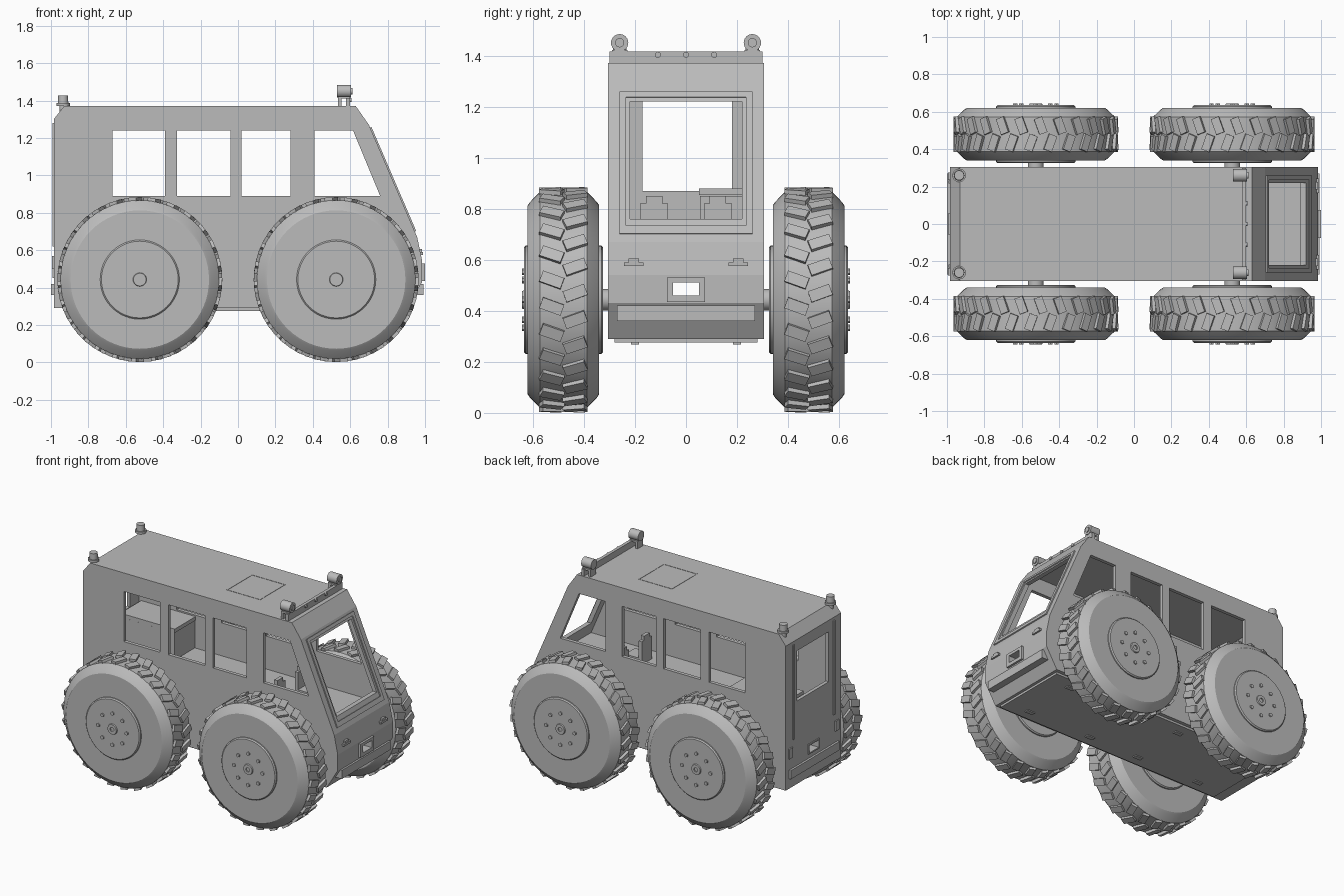
import bpy, bmesh, math
from mathutils import Matrix, Vector

if "Cube" in bpy.data.objects:
    bpy.data.objects.remove(bpy.data.objects["Cube"])

grey = bpy.data.materials.new("body grey")
grey.diffuse_color = (0.5, 0.5, 0.5, 1)
grey.use_nodes = True
grey.node_tree.nodes["Principled BSDF"].inputs["Base Color"].default_value = grey.diffuse_color


def finish(name, bm, smooth=False):
    bmesh.ops.recalc_face_normals(bm, faces=bm.faces)
    me = bpy.data.meshes.new(name)
    bm.to_mesh(me)
    bm.free()
    me.materials.append(grey)
    ob = bpy.data.objects.new(name, me)
    bpy.context.collection.objects.link(ob)
    if smooth:
        bpy.ops.object.select_all(action='DESELECT')
        ob.select_set(True)
        bpy.context.view_layer.objects.active = ob
        bpy.ops.object.shade_smooth_by_angle(angle=math.radians(25))
    return ob


def add_box(bm, x0, x1, y0, y1, z0, z1):
    m = Matrix.Translation(((x0 + x1) / 2, (y0 + y1) / 2, (z0 + z1) / 2))
    bmesh.ops.create_cube(bm, size=1, matrix=m @ Matrix.Diagonal((x1 - x0, y1 - y0, z1 - z0, 1)))


def boxes(name, *dims):
    bm = bmesh.new()
    for d in dims:
        add_box(bm, *d)
    return finish(name, bm)


def prism(name, pts, y):
    """Side profile (x, z) extruded across from -y to y."""
    bm = bmesh.new()
    f = bm.faces.new([bm.verts.new((x, -y, z)) for x, z in pts])
    r = bmesh.ops.extrude_face_region(bm, geom=[f])
    bmesh.ops.translate(bm, vec=(0, 2 * y, 0), verts=[v for v in r['geom'] if isinstance(v, bmesh.types.BMVert)])
    return finish(name, bm)


def add_cyl(bm, loc, r, depth, axis='Z', n=24, r2=None):
    rot = {'X': Matrix.Rotation(math.pi / 2, 4, 'Y'), 'Y': Matrix.Rotation(-math.pi / 2, 4, 'X'),
           'Z': Matrix()}[axis]
    bmesh.ops.create_cone(bm, cap_ends=True, segments=n, radius1=r, radius2=r if r2 is None else r2,
                          depth=depth, matrix=Matrix.Translation(loc) @ rot)


def lathe(name, profile, loc, n=64):
    """Profile (radius, y) spun around the y axis."""
    bm = bmesh.new()
    vs = [bm.verts.new((r, y, 0)) for r, y in profile]
    es = [bm.edges.new(p) for p in zip(vs, vs[1:])]
    bmesh.ops.spin(bm, geom=vs + es, cent=(0, 0, 0), axis=(0, 1, 0), angle=2 * math.pi, steps=n)
    bmesh.ops.remove_doubles(bm, verts=bm.verts, dist=1e-5)
    bmesh.ops.translate(bm, vec=loc, verts=bm.verts)
    return finish(name, bm, True)


def cut(ob, cutter):
    m = ob.modifiers.new("cut", 'BOOLEAN')
    m.operation, m.solver, m.object = 'DIFFERENCE', 'EXACT', cutter
    bpy.context.view_layer.objects.active = ob
    bpy.ops.object.modifier_apply(modifier="cut")
    bpy.data.objects.remove(cutter)


# body shell with hollow cabin
body = prism("body", [(-.985, .29), (-.985, 1.30), (-.93, 1.37), (.63, 1.37), (.70, 1.27),
                      (.958, .67), (.985, .54), (.985, .43), (.90, .29)], .305)
cut(body, prism("cabin_cutter", [(-.96, .66), (-.96, 1.29), (-.92, 1.345), (.615, 1.345),
                                 (.672, 1.26), (.93, .66)], .28))

# side windows, windshield, rear window and tow tunnel
for x0, x1 in ((-.67, -.39), (-.325, -.04), (.02, .28)):
    cut(body, boxes("window_cutter", (x0, x1, -.5, .5, .89, 1.24)))
cut(body, prism("front_window_cutter", [(.41, .89), (.76, .89), (.615, 1.24), (.41, 1.24)], .5))
cut(body, boxes("windshield_cutter", (.55, 1.1, -.22, .22, .76, 1.22)))
cut(body, boxes("rear_window_cutter", (-1.1, -.9, -.17, .18, .87, 1.22)))
cut(body, boxes("tunnel_cutter", (-1.1, 1.1, -.05, .05, .46, .51)))

# windshield trim lying on the sloped front
bm = bmesh.new()
top, low = Vector((.70, 0, 1.27)), Vector((.958, 0, .67))
out = Vector((.6, 0, .258)).normalized() * .008
rings = []
for y, z0, z1 in ((.26, .70, 1.255), (.235, .73, 1.235)):
    for off in (Vector(), out):
        ring = []
        for sy, z in ((-y, z0), (y, z0), (y, z1), (-y, z1)):
            p = top.lerp(low, (1.27 - z) / .6) + off
            ring.append(bm.verts.new((p.x, sy, p.z)))
        rings.append(ring)
for a, b in ((0, 1), (1, 3), (3, 2), (2, 0)):
    for i in range(4):
        j = (i + 1) % 4
        bm.faces.new((rings[a][i], rings[a][j], rings[b][j], rings[b][i]))
finish("windshield_trim", bm)

# underside plate, pads and bumper bars
boxes("belly_plate", (-.9, .88, -.28, .28, .275, .295))
boxes("belly_pads", *[(x - .03, x + .03, s * .2 - .015, s * .2 + .015, .268, .28)
                      for x in (-.7, -.2, .2, .7) for s in (-1, 1)])
boxes("front_bumper", (.9, .992, -.27, .27, .36, .42))
boxes("rear_bumper", (-1, -.98, -.27, .27, .36, .42))

# front tow frame and hooks
boxes("tow_frame", (.97, 1, -.075, -.05, .435, .53), (.97, 1, .05, .075, .435, .53),
      (.97, 1, -.05, .05, .435, .46), (.97, 1, -.05, .05, .51, .53))
boxes("front_hooks", *[d for s in (-1, 1) for d in
      ((.965, .99, s * .205 - .038, s * .205 + .038, .575, .59),
       (.96, .985, s * .205 - .02, s * .205 + .02, .59, .605))])

# rear door ridges, lamps and slot rim
boxes("rear_door_ridges", *[(-.993, -.98, s * .225 - .008, s * .225 + .008, .62, 1.28) for s in (-1, 1)])
boxes("rear_lamps", *[(-.994, -.98, s * .255 - .02, s * .255 + .02, .5, .57) for s in (-1, 1)])
boxes("rear_slot_rim", (-.992, -.98, -.06, .06, .51, .52), (-.992, -.98, -.06, .06, .45, .46),
      (-.992, -.98, -.06, -.05, .46, .51), (-.992, -.98, .05, .06, .46, .51))

# roof hatch outline
boxes("roof_hatch", (.01, .27, -.14, -.134, 1.365, 1.372), (.01, .27, .134, .14, 1.365, 1.372),
      (.01, .016, -.134, .134, 1.365, 1.372), (.264, .27, -.134, .134, 1.365, 1.372))

# roof light bar, spot lights and rear beacons
boxes("light_bar", (.578, .6, -.3, .3, 1.365, 1.415))
spots, beacons = bmesh.new(), bmesh.new()
for y in (-.11, 0, .11):
    add_cyl(spots, (.602, y, 1.403), .012, .012, 'X', 12)
for s in (-1, 1):
    y = s * .26
    add_box(spots, .535, .553, y - .03, y + .03, 1.365, 1.42)
    add_box(spots, .535, .6, y - .03, y + .03, 1.41, 1.422)
    add_cyl(spots, (.567, y, 1.45), .034, .076, 'X')
    add_cyl(spots, (.607, y, 1.45), .018, .008, 'X')
    add_cyl(beacons, (-.935, y, 1.345), .02, .07)
    add_cyl(beacons, (-.935, y, 1.378), .036, .016)
    add_cyl(beacons, (-.935, y, 1.405), .028, .045, r2=.026)
finish("roof_lights", spots, True)
finish("rear_beacons", beacons, True)

# cabin: storage box and two seats
boxes("storage_box", (-.94, -.53, .055, .28, .65, .85), (-.945, -.525, .05, .28, .853, .88))
for s in (-1, 1):
    y = s * .125
    boxes("seat", (.40, .52, y - .055, y + .055, .65, .70), (.39, .415, y - .055, y + .055, .65, .82),
          (.39, .415, y - .032, y + .032, .82, .85))

# wheels
TYRE = [(0, -.14), (.37, -.14), (.382, -.132), (.424, -.092), (.424, .092), (.382, .132), (.37, .14), (0, .14)]
HUB = [(0, -.155), (.205, -.155), (.212, -.148), (.212, .148), (.205, .155), (0, .155)]
CAP = [(.015, .15), (.015, .163), (.034, .163), (.038, .15)]
LUGS = 26
for x in (-.525, .525):
    for s in (-1, 1):
        c = Vector((x, s * .48, .443))
        lathe("tyre", TYRE, c)
        lathe("hub", HUB, c, 48)
        lathe("hub_cap", [(r, s * y) for r, y in CAP], c, 24)
        bm = bmesh.new()
        for i in range(8):
            a = i * math.pi / 4
            add_cyl(bm, c + Vector((.11 * math.cos(a), s * .157, .11 * math.sin(a))), .013, .012, 'Y', 6)
        finish("hub_bolts", bm)
        # slanted tread blocks in two staggered rows
        bm = bmesh.new()
        for i in range(LUGS):
            for row in (-1, 1):
                turn = Matrix.Rotation(2 * math.pi * (i + row / 4) / LUGS, 4, 'Y')
                block = (Matrix.Translation((0, row * .046, .425))
                         @ Matrix.Rotation(row * math.radians(20), 4, 'Z') @ Matrix.Diagonal((.045, .088, .03, 1)))
                bmesh.ops.create_cube(bm, size=1, matrix=Matrix.Translation(c) @ turn @ block)
        finish("tread", bm)
        bm = bmesh.new()
        add_cyl(bm, (x, s * .31, .443), .042, .06, 'Y')
        finish("axle", bm, True)
